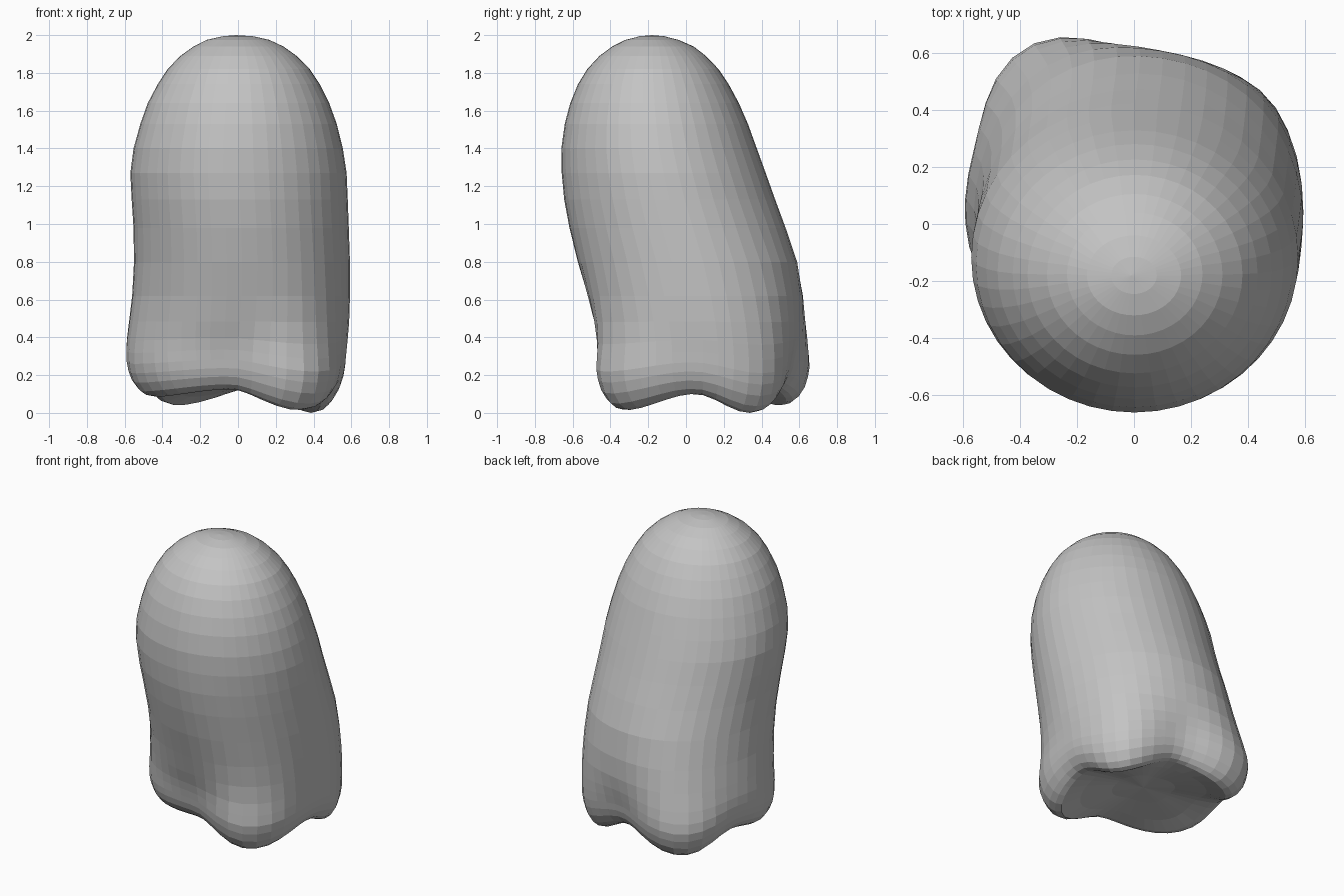
import bpy, bmesh, math

if "Cube" in bpy.data.objects:
    bpy.data.objects.remove(bpy.data.objects["Cube"])

SEG = 44

# Hem outline about (0, 0.09): angle, radius, foot height (four lobes and the hollows between)
HEM = [(-6, .57, .10), (32, .59, .0), (79, .49, .13), (129, .655, .04),
       (166, .585, .14), (203, .605, .085), (264, .51, .125), (308, .655, .015)]

# Body silhouette: z, x min, x max, y min, y max, share of hem outline
BODY = [(.28, -.59, .59, -.48, .655, .87), (.36, -.58, .60, -.495, .65, .68),
        (.48, -.565, .602, -.52, .64, .44), (.62, -.55, .6, -.55, .622, .25),
        (.8, -.546, .595, -.589, .587, .1), (.98, -.552, .587, -.623, .525, .03),
        (1.13, -.563, .581, -.645, .472, 0), (1.27, -.57, .575, -.658, .422, 0),
        (1.4, -.553, .555, -.66, .375, 0), (1.53, -.517, .523, -.642, .328, 0),
        (1.64, -.478, .483, -.613, .28, 0), (1.74, -.425, .433, -.572, .226, 0),
        (1.82, -.373, .38, -.523, .172, 0), (1.89, -.305, .31, -.458, .105, 0),
        (1.94, -.235, .24, -.39, .04, 0), (1.975, -.165, .165, -.32, -.04, 0),
        (1.994, -.08, .08, -.245, -.115, 0)]


def hem(deg):
    """Smooth periodic radius and foot height at an angle."""
    deg = (deg + 6) % 360 - 6
    keys = HEM + [(354, HEM[0][1], HEM[0][2])]
    for a, b in zip(keys, keys[1:]):
        if a[0] <= deg <= b[0]:
            t = (1 - math.cos(math.pi * (deg - a[0]) / (b[0] - a[0]))) / 2
            return a[1] + (b[1] - a[1]) * t, a[2] + (b[2] - a[2]) * t
    return keys[0][1:]


bm = bmesh.new()
angles = [360 * i / SEG for i in range(SEG)]
rings = []


def add_ring(point):
    rings.append([bm.verts.new(point(a)) for a in angles])


def hem_point(deg, scale, z):
    r, foot = hem(deg)
    a = math.radians(deg)
    return (r * scale * math.cos(a), .09 + r * scale * math.sin(a), z + foot * max(0, 1 - z / .5))


def under_point(deg, scale, mix, z):
    x, y, foot = hem_point(deg, scale, 0)
    return (x, y, foot + (z - foot) * mix)


def body_point(deg, row):
    z, x0, x1, y0, y1, w = row
    a = math.radians(deg)
    ex = (x0 + x1) / 2 + (x1 - x0) / 2 * math.cos(a)
    ey = (y0 + y1) / 2 + (y1 - y0) / 2 * math.sin(a)
    hx, hy, hz = hem_point(deg, 1, z)
    return (ex + (hx - ex) * w, ey + (hy - ey) * w, hz)


# Hollow underside
add_ring(lambda d: under_point(d, .3, .9, .14))
add_ring(lambda d: under_point(d, .6, .5, .13))
# Rounded feet of the hem
for s, z in [(.78, 0), (.84, .008), (.895, .035), (.95, .09), (.98, .15), (.995, .21)]:
    add_ring(lambda d, s=s, z=z: hem_point(d, s, z))
# Leaning body and dome
for row in BODY:
    add_ring(lambda d, row=row: body_point(d, row))

for lo, hi in zip(rings, rings[1:]):
    for i in range(SEG):
        j = (i + 1) % SEG
        bm.faces.new((lo[i], lo[j], hi[j], hi[i]))
bottom = bm.verts.new((0, .09, .14))
top = bm.verts.new((-.01, -.18, 2.0))
for i in range(SEG):
    j = (i + 1) % SEG
    bm.faces.new((bottom, rings[0][j], rings[0][i]))
    bm.faces.new((top, rings[-1][i], rings[-1][j]))
bmesh.ops.recalc_face_normals(bm, faces=bm.faces)

mesh = bpy.data.meshes.new("draped_body")
bm.to_mesh(mesh)
bm.free()
body = bpy.data.objects.new("draped_body", mesh)
bpy.context.collection.objects.link(body)

grey = bpy.data.materials.new("light grey")
grey.diffuse_color = (.55, .55, .55, 1)
grey.use_nodes = True
grey.node_tree.nodes["Principled BSDF"].inputs["Base Color"].default_value = grey.diffuse_color
mesh.materials.append(grey)
